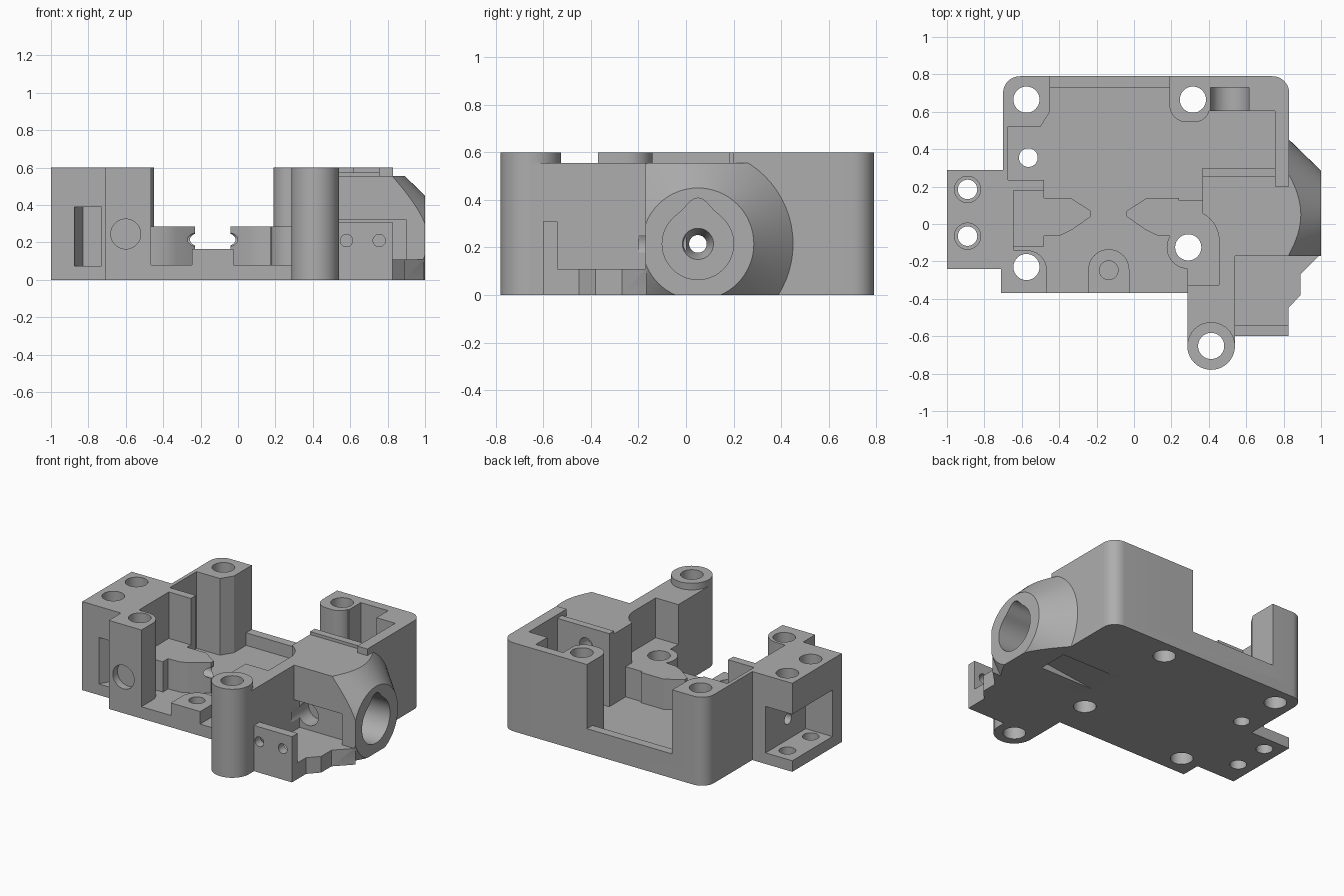
import bpy, bmesh, math
from mathutils import Matrix

if "Cube" in bpy.data.objects:
    bpy.data.objects.remove(bpy.data.objects["Cube"])

grey = bpy.data.materials.new("mid_grey")
grey.diffuse_color = (0.42, 0.42, 0.42, 1)
grey.use_nodes = True
grey.node_tree.nodes["Principled BSDF"].inputs["Base Color"].default_value = grey.diffuse_color


def finish(bm, name):
    for v in bm.verts:
        v.co = [round(c, 4) for c in v.co]
    bmesh.ops.recalc_face_normals(bm, faces=bm.faces)
    me = bpy.data.meshes.new(name)
    bm.to_mesh(me)
    bm.free()
    me.materials.append(grey)
    ob = bpy.data.objects.new(name, me)
    bpy.context.collection.objects.link(ob)
    return ob


def prism(name, pts, lo, hi, axis="z"):
    """Extrude an outline along z (xy points) or along x (yz points)."""
    bm = bmesh.new()
    place = (lambda p, t: (p[0], p[1], t)) if axis == "z" else (lambda p, t: (t, p[0], p[1]))
    a = [bm.verts.new(place(p, lo)) for p in pts]
    b = [bm.verts.new(place(p, hi)) for p in pts]
    bm.faces.new(a)
    bm.faces.new(b)
    for i in range(len(pts)):
        j = (i + 1) % len(pts)
        bm.faces.new((a[i], a[j], b[j], b[i]))
    return finish(bm, name)


def box(name, x0, x1, y0, y1, z0, z1):
    return prism(name, [(x0, y0), (x1, y0), (x1, y1), (x0, y1)], z0, z1)


def rod(name, axis, u, v, r, lo, hi, r2=None, seg=40):
    """Cylinder or cone along an axis; u, v are the other two coordinates."""
    bm = bmesh.new()
    bmesh.ops.create_cone(bm, cap_ends=True, segments=seg, radius1=r,
                          radius2=r if r2 is None else r2, depth=hi - lo)
    m = (lo + hi) / 2
    turn = {"z": Matrix(), "x": Matrix.Rotation(math.pi / 2, 4, "Y"),
            "y": Matrix.Rotation(-math.pi / 2, 4, "X")}[axis]
    loc = {"z": (u, v, m), "x": (m, u, v), "y": (u, m, v)}[axis]
    bm.transform(Matrix.Translation(loc) @ turn)
    return finish(bm, name)


def combine(target, other, op):
    """Apply a boolean; use the exact solver if the manifold one changes nothing."""
    before = [tuple(v.co) for v in target.data.vertices]
    for solver in ("MANIFOLD", "EXACT"):
        mod = target.modifiers.new("join", "BOOLEAN")
        mod.operation, mod.solver, mod.object = op, solver, other
        bpy.context.view_layer.update()
        dg = bpy.context.evaluated_depsgraph_get()
        me = bpy.data.meshes.new_from_object(target.evaluated_get(dg))
        target.modifiers.clear()
        if len(me.vertices) and [tuple(v.co) for v in me.vertices] != before:
            target.data = me
            break
    bpy.data.objects.remove(other)


def add(part):
    combine(body, part, "UNION")


def cut(part):
    combine(body, part, "DIFFERENCE")


# Floor plate
body = box("housing", -.70, .83, -.17, .79, 0, .08)
add(box("front_floor", -.71, .40, -.37, -.1, 0, .08))

# Left ear, left wall and rib
add(box("ear", -1, -.69, -.24, .29, 0, .6))
add(box("left_wall", -.70, -.645, -.2, .235, 0, .6))
add(box("thin_wall", -.70, -.675, .2, .6, 0, .6))
add(box("rib", -.69, -.48, .18, .235, 0, .6))

# Front left column with one rounded corner
add(box("column_front", -.71, -.465, -.37, -.25, 0, .6))
add(box("column_back", -.71, -.575, -.27, -.14, 0, .6))
add(rod("column_round", "z", -.575, -.25, .11, 0, .6))

# Back columns, back sill, right wall
add(prism("back_left_column", [(-.70, .52), (-.50, .52), (-.45, .60), (-.45, .79), (-.70, .79)], 0, .6))
add(box("back_right_column", .19, .405, .635, .79, 0, .6))
add(box("column_nub", .28, .325, .545, .7, 0, .6))
add(rod("column_curve", "z", .28, .635, .09, 0, .6))
add(rod("column_curve", "z", .325, .625, .08, 0, .6))
add(box("back_sill", -.5, .25, .73, .79, 0, .165))
add(box("back_wall", .40, .83, .605, .79, 0, .6))
add(box("right_wall", .755, .83, .2, .7, 0, .6))

# Raised guides: two tapered tips facing each other across the gap
for tip, s in ((-.23, -1), (-.04, 1)):
    taper = [(0, .04), (0, .07), (.11, .14), (.28, .14), (.28, -.065), (.16, -.06), (.10, -.03)]
    add(prism("guide_tip", [(tip + s * x, y) for x, y in taper], 0, .285))
add(box("left_guide", -.66, -.48, -.12, .19, 0, .285))
add(box("right_guide", .2, .46, -.06, .125, 0, .285))
add(box("right_guide_front", .285, .46, -.33, .01, 0, .285))
add(rod("right_guide_round", "z", .29, -.125, .115, 0, .285))
add(box("front_boss", -.245, -.025, -.37, -.245, 0, .165))
add(rod("boss_round", "z", -.135, -.245, .11, 0, .165))

# Right block, web and post
add(box("right_block", .365, .83, -.17, .27, 0, .555))
add(box("web_back", .455, .54, -.35, -.1, 0, .555))
add(box("web", .285, .54, -.65, -.325, 0, .555))
add(box("block_rib", .365, .77, .25, .30, 0, .575))
add(rod("post", "z", .4125, -.652, .1275, 0, .6))

# Nose cone trimmed to the block
nose = rod("nose", "x", .05, .215, .405, .825, 1, .235, 64)
combine(nose, box("trim", .7, 1.2, -.17, .7, 0, .555), "INTERSECT")
add(nose)

# Low arm with its front lip
add(prism("arm", [(.5, -.60), (.825, -.60), (.825, -.45), (.89, -.38), (.89, -.27),
                  (.995, -.165), (.5, -.165)], 0, .11))
add(box("arm_lip", .5, .825, -.60, -.54, 0, .31))

# Rounded back corners
for x, s in ((-.61, -1), (.74, 1)):
    corner = box("corner_cut", min(x, x + s * .2), max(x, x + s * .2), .70, .9, -.1, .7)
    combine(corner, rod("corner_round", "z", x, .70, .09, -.2, .8), "DIFFERENCE")
    cut(corner)

# Clearance curve in the block around the inner screw
cut(rod("block_curve", "z", .29, -.09, .165, .285, .7))
cut(box("block_clearance", .25, .455, -.325, -.09, .285, .7))

# Keyhole: circle with a rounded peak, then funnel and filament bore
key = []
for i in range(60):
    a = math.radians(i * 6)
    r = .15 + .043 * math.exp(-((i - 15) / 3) ** 2)
    key.append((.05 + r * math.cos(a), .215 + r * math.sin(a)))
cut(prism("keyhole", key, .69, 1.1, "x"))
cut(rod("funnel", "x", .05, .215, .035, .62, .70, .07))
cut(rod("filament_bore", "x", .05, .215, .037, -1.2, .9))

# Nut pocket and blind front slot in the ear
cut(box("ear_pocket", -1.1, -.80, -.14, .4, .075, .39))
cut(prism("ear_slot", [(-.875, -.25), (-.73, -.25), (-.73, -.16), (-.83, -.16), (-.875, -.235)], .075, .39))

# Blind holes
cut(rod("front_hole", "y", -.60, .245, .08, -.5, -.32))
cut(rod("boss_hole", "z", -.135, -.247, .05, .05, .3))
cut(rod("small_floor_hole", "z", -.565, .355, .05, -.1, .3))

# Recess behind the arm lip
cut(box("arm_recess", .54, .90, -.25, -.11, .11, .32))
cut(rod("recess_hole", "y", .605, .215, .075, -.2, 0))
cut(rod("back_block_hole", "y", .54, .45, .05, .2, .4))

# Rounded trough in the back wall
cut(box("trough_top", .41, .615, .55, .73, .32, .7))
cut(rod("trough_round", "y", .5125, .32, .1025, .55, .73))

# Screw holes
for x, y in ((-.575, .665), (.315, .665), (-.575, -.23), (.29, -.125), (.4125, -.652)):
    cut(rod("screw_hole", "z", x, y, .07, -.1, .8))
for y in (.185, -.065):
    cut(rod("ear_hole", "z", -.89, y, .052, -.1, .8))
    cut(rod("ear_counterbore", "z", -.89, y, .07, .5, .8))
for x in (.58, .755):
    cut(rod("lip_hole", "y", x, .21, .033, -.7, -.5))

# Sloped pocket underneath
ramp = box("under_ramp", .38, .80, .07, .28, -.1, .05)
for v in ramp.data.vertices:
    if v.co.z > 0 and v.co.x < .5:
        v.co.z = -.001
cut(ramp)

# One colour, smooth curves, sharp edges
body.data.materials.clear()
body.data.materials.append(grey)
for f in body.data.polygons:
    f.material_index = 0
bpy.ops.object.select_all(action="DESELECT")
body.select_set(True)
bpy.context.view_layer.objects.active = body
bpy.ops.object.shade_smooth_by_angle(angle=math.radians(30))
